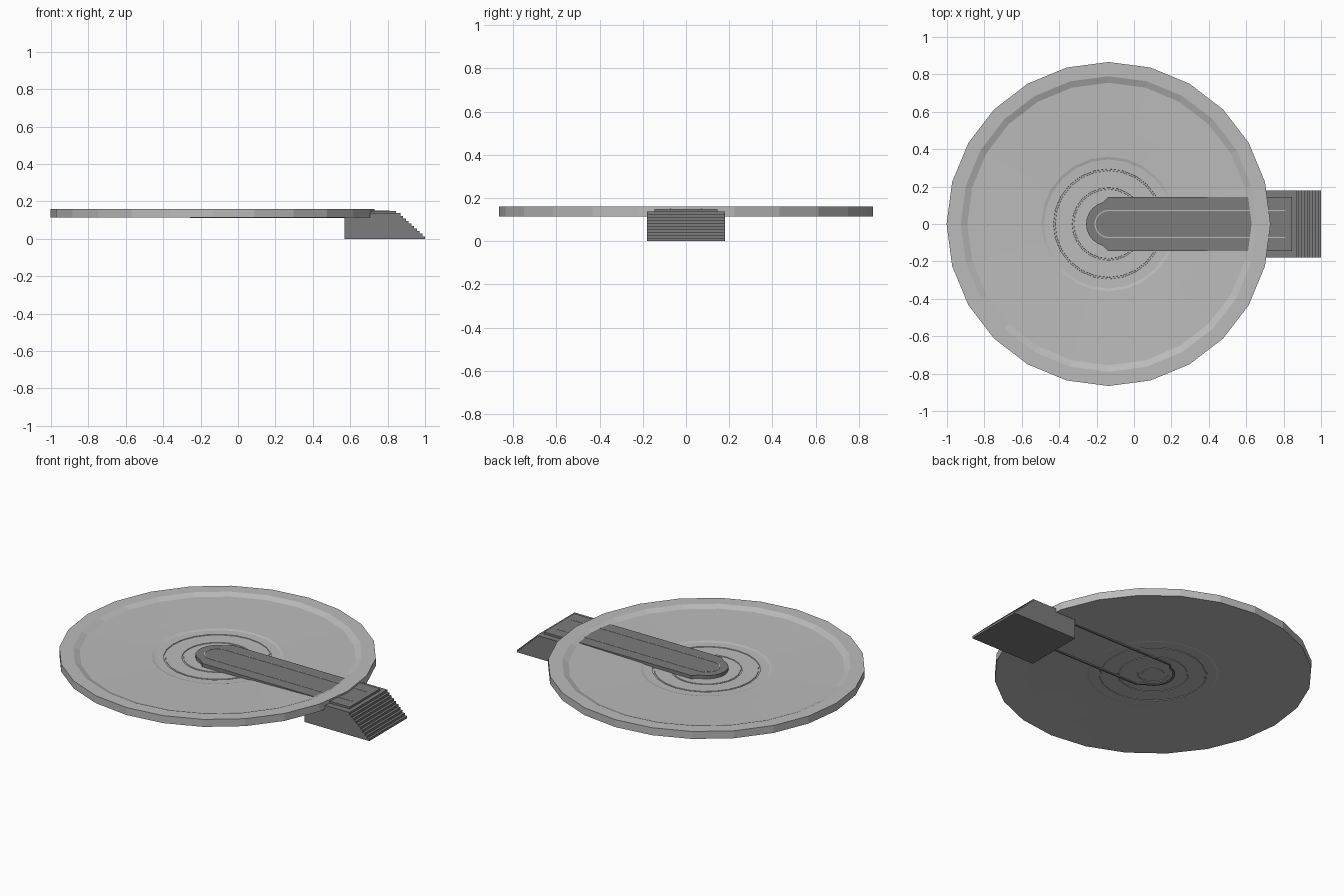
import bpy, bmesh
from math import sin, cos, pi, radians

if "Cube" in bpy.data.objects:
    bpy.data.objects.remove(bpy.data.objects["Cube"])

CX = -0.136          # dish centre
SIDES = 24


def grey(name, v):
    m = bpy.data.materials.new(name)
    m.diffuse_color = (v, v, v, 1)
    m.use_nodes = True
    m.node_tree.nodes["Principled BSDF"].inputs["Base Color"].default_value = m.diffuse_color
    return m


dark = grey("dark_grey", 0.2)
light = grey("light_grey", 0.5)


def finish(name, bm, mat):
    bmesh.ops.recalc_face_normals(bm, faces=bm.faces)
    me = bpy.data.meshes.new(name)
    bm.to_mesh(me)
    bm.free()
    me.materials.append(mat)
    ob = bpy.data.objects.new(name, me)
    bpy.context.collection.objects.link(ob)
    return ob


def lathe(name, profile, mat):
    """Spin a profile that starts and ends on the axis."""
    bm = bmesh.new()
    vs = [bm.verts.new((CX + r, 0, z)) for r, z in profile]
    es = [bm.edges.new(p) for p in zip(vs, vs[1:])]
    bmesh.ops.spin(bm, geom=vs + es, cent=(CX, 0, 0), axis=(0, 0, 1),
                   angle=2 * pi, steps=SIDES)
    bmesh.ops.remove_doubles(bm, verts=bm.verts, dist=1e-5)
    return finish(name, bm, mat)


def prism(name, pts, offset, mat):
    """Extrude a closed outline of 3D points along an offset."""
    bm = bmesh.new()
    f = bm.faces.new([bm.verts.new(p) for p in pts])
    ext = bmesh.ops.extrude_face_region(bm, geom=[f])["geom"]
    bmesh.ops.translate(bm, vec=offset,
                        verts=[g for g in ext if isinstance(g, bmesh.types.BMVert)])
    return finish(name, bm, mat)


def band(name, outer, inner, z0, z1, mat):
    """Upright strip of metal between two matching open paths."""
    bm = bmesh.new()
    rows = [[bm.verts.new((*a, z0)), bm.verts.new((*b, z0)),
             bm.verts.new((*b, z1)), bm.verts.new((*a, z1))]
            for a, b in zip(outer, inner)]
    for p, q in zip(rows, rows[1:]):
        for i in range(4):
            j = (i + 1) % 4
            bm.faces.new((p[i], p[j], q[j], q[i]))
    bm.faces.new(rows[0])
    bm.faces.new(rows[-1])
    return finish(name, bm, mat)


def u_path(x_end, half, tip):
    """Straight sides, shoulders and a round nose around the dish centre."""
    arc = [(CX + tip * cos(a), tip * sin(a))
           for a in (radians(105 + 15 * i) for i in range(11))]
    return [(x_end, half), (CX, half)] + arc + [(CX, -half), (x_end, -half)]


# round dish: raised rim, floor stepping down to the centre, ringed underside
lathe("dish", [
    (0, 0.129), (0.185, 0.130), (0.186, 0.127), (0.194, 0.127), (0.195, 0.131),
    (0.285, 0.132), (0.286, 0.129), (0.294, 0.129), (0.295, 0.133),
    (0.345, 0.134), (0.36, 0.138), (0.50, 0.141), (0.755, 0.146), (0.79, 0.16),
    (0.866, 0.16), (0.866, 0.115), (0.70, 0.117), (0.50, 0.119), (0.36, 0.120),
    (0.35, 0.118), (0.295, 0.118), (0.294, 0.121), (0.286, 0.121), (0.285, 0.118),
    (0.195, 0.118), (0.194, 0.121), (0.186, 0.121), (0.185, 0.118),
    (0.085, 0.118), (0.084, 0.121), (0.06, 0.121), (0.059, 0.118), (0, 0.118),
], light)

# stepped ramp
N = 10
steps = [(0.57, 0.0), (0.57, 0.137)]
for i in range(N):
    x = 0.868 + (1.0 - 0.868) * i / (N - 1)
    z = 0.137 * (N - i) / N
    steps += [(x, z), (x, z - 0.137 / N)]
prism("ramp", [(x, -0.18, z) for x, z in steps], (0, 0.36, 0), dark)

# walkway from the ramp to the centre, with side skirts under it
prism("walkway", [(x, y, 0.138) for x, y in u_path(0.845, 0.145, 0.12)],
      (0, 0, 0.012), dark)
band("walkway_skirt", u_path(0.60, 0.145, 0.12), u_path(0.60, 0.135, 0.108),
     0.112, 0.140, dark)

# thin raised line following the walkway
band("walkway_trim", u_path(0.81, 0.075, 0.075), u_path(0.81, 0.069, 0.069),
     0.148, 0.152, light)
